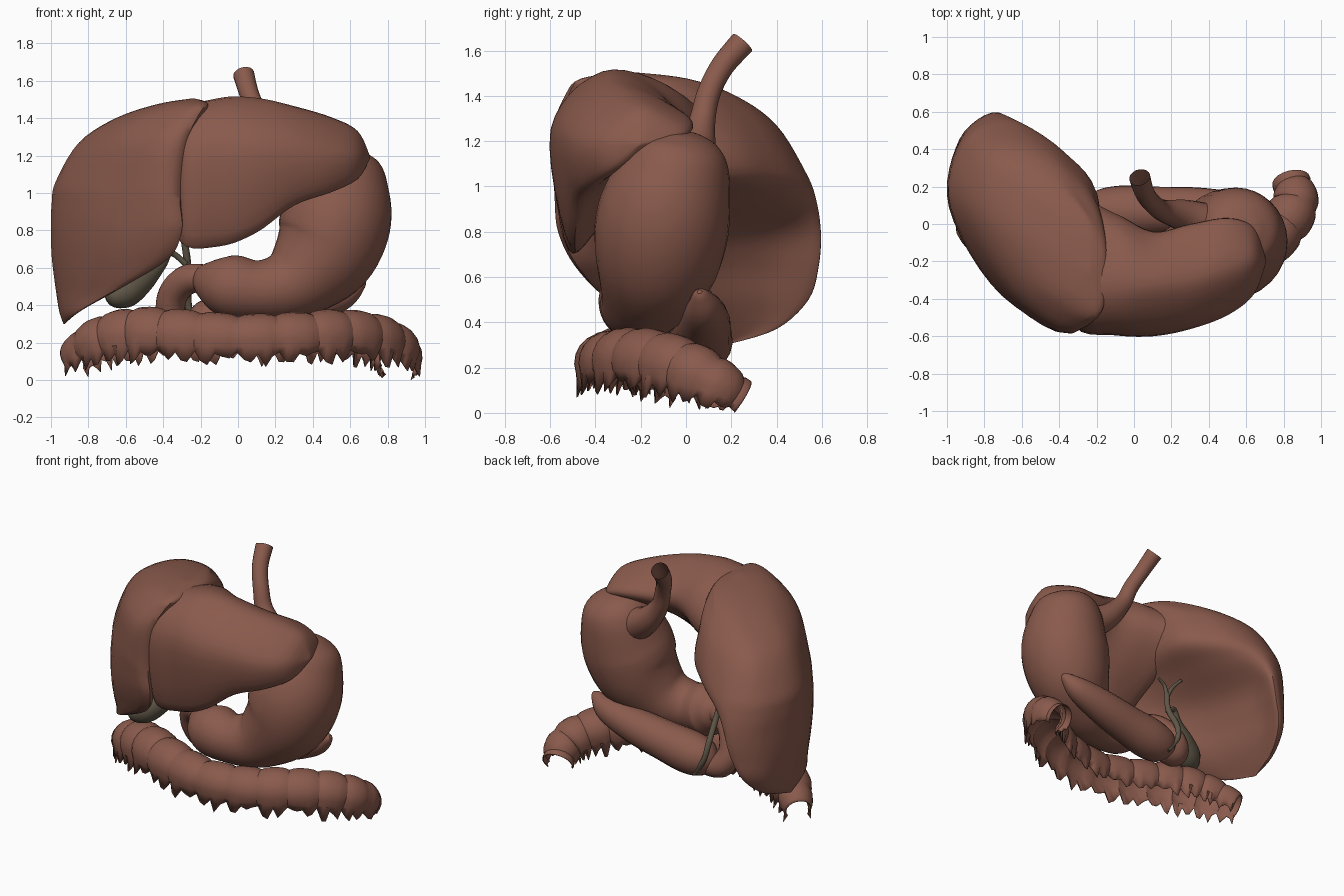
import bpy, bmesh, math, random
from mathutils import Vector

if "Cube" in bpy.data.objects:
    bpy.data.objects.remove(bpy.data.objects["Cube"])

random.seed(4)


def material(name, rgb):
    m = bpy.data.materials.new(name)
    m.diffuse_color = (*rgb, 1)
    m.use_nodes = True
    m.node_tree.nodes["Principled BSDF"].inputs["Base Color"].default_value = m.diffuse_color
    return m


FLESH = material("organ_red_brown", (0.255, 0.103, 0.073))
BILE = material("bile_olive", (0.12, 0.098, 0.065))


def spline(pts, n, closed=False):
    """Catmull-Rom curve through the points, n steps per span."""
    k, out = len(pts), []
    for i in range(k if closed else k - 1):
        if closed:
            a, b, c, d = (pts[(i + j) % k] for j in (-1, 0, 1, 2))
        else:
            a, b, c, d = (pts[min(max(i + j, 0), k - 1)] for j in (-1, 0, 1, 2))
        for s in range(n):
            t = s / n
            out.append(0.5 * (2 * b + (c - a) * t + (2 * a - 5 * b + 4 * c - d) * t * t
                              + (3 * b - a - 3 * c + d) * t ** 3))
    if not closed:
        out.append(pts[-1].copy())
    return out


def skin(name, rings, mat, closed=True, caps=True, angle=40):
    """Mesh joining successive rings of points."""
    bm = bmesh.new()
    vs = [[bm.verts.new(p) for p in r] for r in rings]
    n = len(rings[0])
    for a, b in zip(vs, vs[1:]):
        for i in range(n if closed else n - 1):
            j = (i + 1) % n
            bm.faces.new((a[i], a[j], b[j], b[i]))
    if caps:
        bm.faces.new(vs[0])
        bm.faces.new(vs[-1])
    bmesh.ops.recalc_face_normals(bm, faces=bm.faces)
    me = bpy.data.meshes.new(name)
    bm.to_mesh(me)
    bm.free()
    me.materials.append(mat)
    me.polygons.foreach_set("use_smooth", [True] * len(me.polygons))
    me.set_sharp_from_angle(angle=math.radians(angle))
    ob = bpy.data.objects.new(name, me)
    bpy.context.collection.objects.link(ob)
    return ob


def loft(name, sections, mat, tips, n=6, m=5):
    """Solid lofted through closed sections, ending in two rounded tips."""
    secs = [[Vector(p) for p in s] for s in sections]

    def tip(sec, at):
        c = sum(sec, Vector((0, 0, 0))) / len(sec)
        return [Vector(at) + (p - c) * 0.06 for p in sec]
    secs = [tip(secs[0], tips[0])] + secs + [tip(secs[-1], tips[1])]
    rails = [spline(list(r), m) for r in zip(*secs)]
    rings = [spline(list(r), n, True) for r in zip(*rails)]
    return skin(name, rings, mat)


def tube(name, pts, mat, sides=24, n=6, caps=True):
    """Round tube along (x, y, z, radius) points."""
    path = spline([Vector(p) for p in pts], n)
    pos = [p.to_3d() for p in path]
    rings, side = [], None
    for i, p in enumerate(pos):
        t = (pos[min(i + 1, len(pos) - 1)] - pos[max(i - 1, 0)]).normalized()
        if side is None:
            side = t.orthogonal()
        side = (side - t * side.dot(t)).normalized()
        up = t.cross(side)
        r = max(path[i][3], 0.004)
        rings.append([p + r * (math.cos(a) * side + math.sin(a) * up)
                      for a in (math.tau * k / sides for k in range(sides))])
    return skin(name, rings, mat, caps=caps)


# Right liver lobe: horizontal crescents (z, then x/y points around the section)
right_lobe = [
    (0.37, -.84, -.14, -.91, -.02, -.955, .15, -.94, .32, -.88, .40, -.89, .28, -.87, .06),
    (0.50, -.61, -.34, -.82, -.20, -.97, .12, -.94, .42, -.82, .54, -.83, .33, -.76, 0),
    (0.65, -.37, -.48, -.74, -.33, -.985, .10, -.935, .45, -.76, .585, -.78, .35, -.66, -.05),
    (0.80, -.30, -.55, -.71, -.38, -.99, .09, -.925, .46, -.72, .595, -.70, .38, -.55, -.03),
    (0.94, -.31, -.56, -.70, -.385, -.985, .09, -.92, .45, -.69, .575, -.52, .42, -.36, .05),
    (1.06, -.31, -.56, -.68, -.385, -.965, .09, -.89, .43, -.66, .53, -.39, .40, -.20, .10),
    (1.27, -.28, -.56, -.60, -.41, -.84, .03, -.79, .33, -.60, .40, -.36, .31, -.18, .04),
    (1.40, -.22, -.52, -.50, -.38, -.65, -.05, -.59, .17, -.46, .22, -.31, .16, -.155, -.04),
    (1.475, -.18, -.46, -.35, -.37, -.43, -.18, -.39, -.03, -.3, .01, -.22, -.02, -.15, -.18),
]
loft("liver_right_lobe", [[(s[i], s[i + 1], s[0]) for i in range(1, 15, 2)] for s in right_lobe],
     FLESH, ((-.93, .16, .30), (-.24, -.25, 1.505)))

# Left liver lobe: upright sections (x, then y/z points around the section)
left_lobe = [
    (-.31, -.34, 1.42, -.545, 1.22, -.50, .76, -.35, .85, .08, 1.10, .05, 1.30),
    (-.10, -.37, 1.50, -.59, 1.25, -.51, .73, -.33, .88, .04, 1.18, -.04, 1.42),
    (.10, -.36, 1.50, -.595, 1.25, -.51, .80, -.35, .95, -.05, 1.24, -.13, 1.43),
    (.30, -.33, 1.46, -.555, 1.25, -.49, .94, -.30, 1.05, -.01, 1.25, -.09, 1.38),
    (.50, -.27, 1.40, -.48, 1.22, -.43, 1.01, -.28, 1.08, .02, 1.24, -.05, 1.34),
    (.64, -.21, 1.33, -.37, 1.21, -.34, 1.08, -.22, 1.11, -.03, 1.20, -.06, 1.27),
]
loft("liver_left_lobe", [[(s[0], s[i], s[i + 1]) for i in range(1, 13, 2)] for s in left_lobe],
     FLESH, ((-.33, -.25, 1.1), (.705, -.2, 1.19)))

# Stomach
tube("stomach", [(.58, -.02, 1.245, .01), (.578, -.022, 1.232, .10), (.57, -.03, 1.18, .19),
                 (.555, -.05, 1.06, .25), (.525, -.10, .86, .295), (.45, -.13, .67, .275),
                 (.29, -.18, .52, .20), (.12, -.22, .48, .16), (-.04, -.21, .50, .17),
                 (-.14, -.16, .53, .12), (-.2, -.11, .56, .06)], FLESH, 32)

# Oesophagus, open at the top, widening into the stomach
tube("oesophagus", [(.03, .25, 1.635, .057), (.06, .16, 1.53, .052), (.11, .10, 1.41, .052),
                    (.16, .07, 1.28, .06), (.28, .04, 1.14, .09), (.46, -.03, 1.03, .13)],
     FLESH, 18, caps=False)

# Duodenum and pancreas
tube("duodenum", [(-.13, -.15, .54, .07), (-.26, -.08, .54, .08), (-.34, -.02, .47, .08),
                  (-.36, .02, .37, .08), (-.31, .05, .28, .08), (-.2, .06, .25, .06)], FLESH, 18)
tube("pancreas", [(.68, .06, .535, .01), (.65, .065, .515, .04), (.55, .08, .455, .085),
                  (.35, .08, .40, .115), (.12, .07, .35, .13), (-.08, .065, .315, .14),
                  (-.21, .06, .30, .11), (-.28, .05, .29, .02)], FLESH, 20)

# Gallbladder and bile ducts
tube("gallbladder", [(-.70, -.22, .43, .01), (-.68, -.21, .44, .055), (-.61, -.17, .475, .092),
                     (-.52, -.12, .54, .08), (-.42, -.06, .62, .04), (-.36, -.01, .68, .018),
                     (-.28, .02, .62, .016)], BILE, 18)
ducts = {
    "common_bile_duct": [(-.29, .0, .76, .018), (-.27, .04, .62, .02), (-.27, .13, .46, .02),
                         (-.25, .16, .34, .018), (-.17, .15, .22, .015)],
    "left_hepatic_duct": [(-.29, .0, .75, .016), (-.26, .01, .82, .013), (-.20, .02, .85, .01)],
    "right_hepatic_duct": [(-.29, .0, .75, .016), (-.33, .01, .83, .013), (-.39, .03, .90, .01)],
}
for name, pts in ducts.items():
    tube(name, pts, BILE, 10)

# Transverse colon: pouched shell, open below with ragged flaps
colon = spline([Vector(p) for p in [
    (-.89, .02, .11, .09), (-.75, -.10, .195, .13), (-.55, -.20, .24, .145),
    (-.30, -.30, .235, .14), (0, -.36, .22, .13), (.30, -.33, .225, .135),
    (.55, -.22, .235, .14), (.75, -.06, .21, .135), (.86, .10, .14, .125),
    (.84, .23, .055, .10)]], 9)
POUCH, STEPS = 6, 14
rings = []
for i, p in enumerate(colon):
    a, b = colon[max(i - 1, 0)], colon[min(i + 1, len(colon) - 1)]
    t = (b - a).to_3d().normalized()
    side = t.cross(Vector((0, 0, 1))).normalized()
    up = side.cross(t)
    swell = 0.92 + 0.11 * abs(math.sin(math.pi * i / POUCH)) ** 0.5
    flap = random.uniform(0, .07) if i % 3 else 0
    ring = []
    for k in range(STEPS + 1):
        ang = math.radians(-38 + 256 * k / STEPS)
        q = p.to_3d() + p[3] * swell * (math.cos(ang) * side + math.sin(ang) * up)
        if k in (0, STEPS):
            q += side * (.3 * flap if k == 0 else -.3 * flap)
            q.z -= flap
        q.z = max(q.z, .005 + .02 * random.random())
        q.x = min(max(q.x, -.97), .995)
        ring.append(q)
    rings.append(ring)
rings[-1][0].z = 0
ob = skin("transverse_colon", rings, FLESH, closed=False, caps=False, angle=30)
wall = ob.modifiers.new("wall", "SOLIDIFY")
wall.thickness = 0.006
wall.offset = -1
